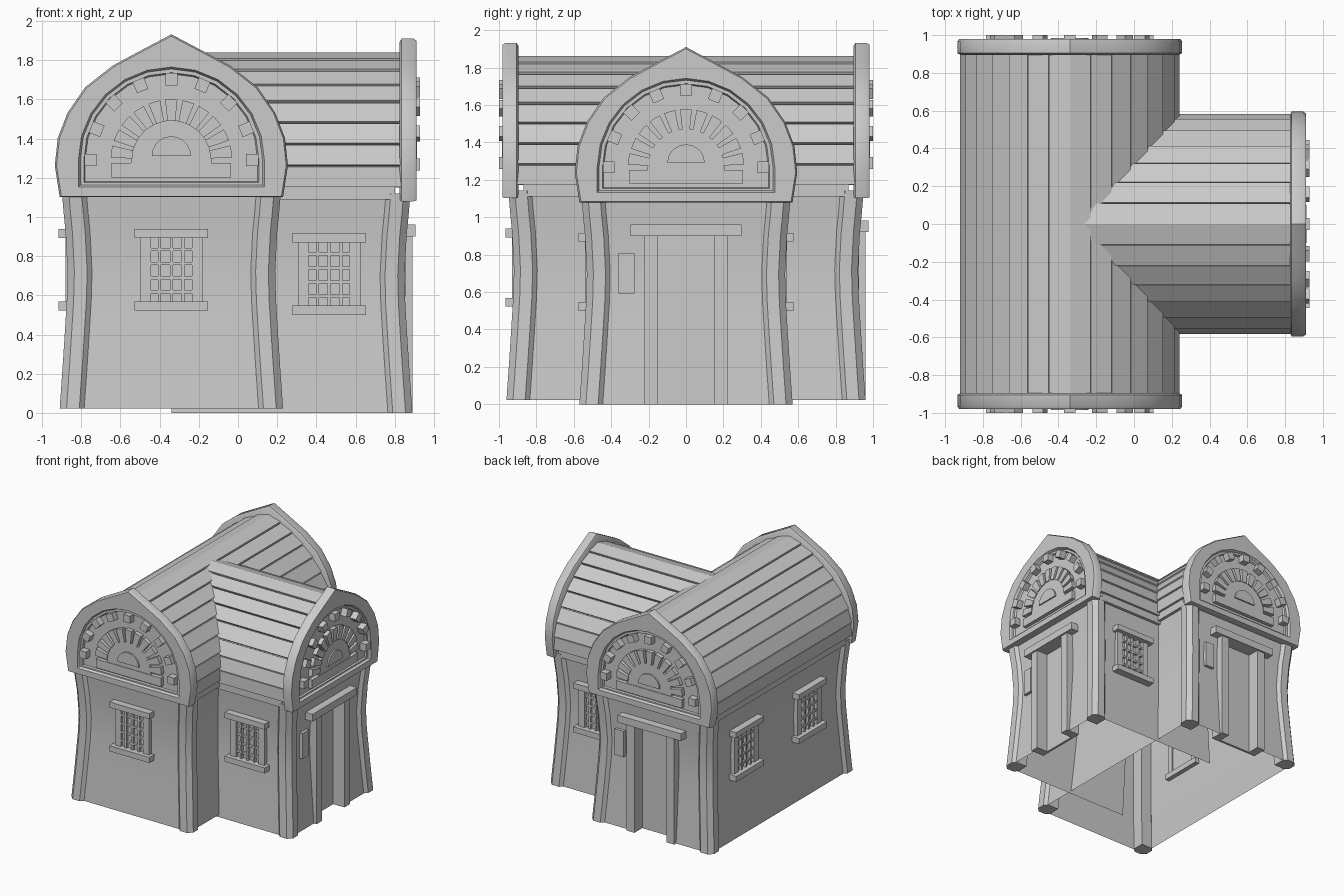
import bpy, bmesh, math
from mathutils import Matrix, Vector

if "Cube" in bpy.data.objects:
    bpy.data.objects.remove(bpy.data.objects["Cube"])

T = Matrix.Translation
def RZ(deg): return Matrix.Rotation(math.radians(deg), 4, 'Z')

def build(name, M, parts, smooth=0):
    """One object from several lofted parts: (loops, closed, capped)."""
    bm = bmesh.new()
    for loops, closed, capped in parts:
        rows = [[bm.verts.new(M @ Vector(p)) for p in lp] for lp in loops]
        n = len(rows[0])
        for a, b in zip(rows, rows[1:]):
            for i in range(n if closed else n - 1):
                j = (i + 1) % n
                bm.faces.new((a[i], a[j], b[j], b[i]))
        if capped:
            bm.faces.new(rows[0])
            bm.faces.new(rows[-1])
    bmesh.ops.recalc_face_normals(bm, faces=bm.faces)
    me = bpy.data.meshes.new(name)
    bm.to_mesh(me)
    bm.free()
    ob = bpy.data.objects.new(name, me)
    bpy.context.collection.objects.link(ob)
    if smooth:
        bpy.ops.object.select_all(action='DESELECT')
        ob.select_set(True)
        bpy.context.view_layer.objects.active = ob
        bpy.ops.object.shade_smooth_by_angle(angle=math.radians(smooth))
    return ob

def prism(pts, y0, y1):
    return ([[(x, y, z) for x, z in pts] for y in (y0, y1)], True, True)

def box(x0, x1, y0, y1, z0, z1):
    return prism([(x0, z0), (x1, z0), (x1, z1), (x0, z1)], y0, y1)

def arc(r, a0, a1, n, cz):
    return [(r * math.cos(math.radians(a0 + (a1 - a0) * i / n)),
             cz + r * math.sin(math.radians(a0 + (a1 - a0) * i / n))) for i in range(n + 1)]

def mirrored(half):
    """Right half listed upward to the apex -> whole outline."""
    return half + [(-x, z) for x, z in reversed(half[:-1])]

# Shared shapes: (height, inward bow of the walls), gable outline, roof section
BOW = [(0, 0), (.2, .014), (.37, .025), (.55, .036), (.7, .04), (.9, .03), (1.0, .02), (1.12, .01)]
GABLE = mirrored([(.57, 1.08), (.595, 1.24), (.58, 1.38), (.53, 1.51), (.44, 1.64),
                  (.30, 1.75), (.17, 1.82), (0, 1.91)])
ROOF = [(0, 1.84), (.11, 1.80), (.22, 1.745), (.32, 1.67), (.41, 1.585),
        (.49, 1.48), (.55, 1.37), (.575, 1.26), (.57, 1.15)]
W, CZ, SET = .57, 1.268, .025

def body(name, M, y0, y1, w0, w1):
    """Plank roof, side walls and eaves bands of one wing."""
    parts = []
    for s in (-1, 1):
        for (ax, az), (bx, bz) in zip(ROOF, ROOF[1:]):
            a, b = Vector((ax, az)), Vector((bx, bz))
            d = (b - a).normalized()
            n = Vector((-d.y, d.x))
            g = .004 if ax else 0
            a, b = a + d * g, b - d * .004
            pts = [a, b + n * .008, b - n * .025, a - n * .025]
            parts.append(prism([(s * p.x, p.y) for p in pts], y0, y1))
    build(name + "_roof_planks", M, parts)
    inner = mirrored([(x * .973, 1.2 + (z - 1.2) * .973) for x, z in reversed(ROOF)])
    build(name + "_roof_lining", M, [([[(x, y, z) for x, z in inner] for y in (y0, y1)], False, False)])
    walls = [([[(s * (W - SET - o), y, z) for z, o in BOW] for y in (w0, w1)], False, False)
             for s in (-1, 1)]
    build(name + "_side_walls", M, walls, 20)
    build(name + "_eaves_bands", M,
          [box(s * .52, s * (W - .012), w0, w1, 1.09, 1.19) for s in (-1, 1)])

def gable_end(name, M, L, door):
    """Gable wall, corner posts and the ornamented arch, facing local -y."""
    E = L - .02
    # corner posts
    sec = [(.035, 0), (.1, 0), (.13, .03), (.13, .13), (.03, .13), (0, .1), (0, .035)]
    build(name + "_corner_posts", M,
          [([[(s * (W - o - u), -(E - o - v), z) for u, v in sec] for z, o in BOW], True, True)
           for s in (-1, 1)], 20)
    # gable wall, leaving a doorway if there is a door
    strips = [(-.5, .5, 0)] if not door else [(-.5, -.15, 0), (.15, .5, 0), (-.15, .15, .9)]
    build(name + "_gable_wall", M,
          [([[(x, -(E - SET - o), z) for z, o in BOW if z >= zmin] for x in (a, b)], False, False)
           for a, b, zmin in strips], 20)
    # arch slab with rounded rim and recessed panel
    def ring(s, y): return [(x * s, y - L, 1.3 + (z - 1.3) * s) for x, z in GABLE]
    def inset(r, y, zb):
        pts = [(r, zb)] + arc(r, 0, 180, 12, CZ) + [(-r, zb)]
        return [(x, y - L, z) for x, z in pts]
    build(name + "_gable_arch", M,
          [([ring(.97, .085), ring(1, .075), ring(1, .015), ring(.985, 0),
             inset(.475, 0, 1.132), inset(.465, .02, 1.142), inset(.447, .02, 1.153),
             inset(.44, .035, 1.158)], True, True)], 35)
    # square blocks around the arch
    blocks = []
    for i in range(9):
        a = math.radians(22.5 * i)
        u, v = Vector((math.cos(a), math.sin(a))), Vector((-math.sin(a), math.cos(a)))
        c = Vector((0, CZ)) + u * .413
        blocks.append(prism([c + u * p * .031 + v * q * .031
                             for p, q in ((-1, -1), (1, -1), (1, 1), (-1, 1))], -L - .02, -L + .045))
    build(name + "_arch_blocks", M, blocks)
    # sunburst: rays, hub arch, core and sill
    rays = []
    for i in range(11):
        a = 180 * i / 11
        rays.append(prism(arc(.2, a + 2.5, a + 14, 2, CZ) + arc(.31, a + 14, a + 2.5, 2, CZ),
                          -L, -L + .045))
    build(name + "_sunburst_rays", M, rays)
    hub = [(.205, 1.235)] + arc(.205, 0, 180, 12, CZ) + [(-.205, 1.235)]
    build(name + "_sunburst_hub", M, [prism(hub, -L + .008, -L + .045),
                                      prism(arc(.1, 0, 180, 10, 1.29), -L - .004, -L + .03),
                                      box(-.305, .305, -L + .003, -L + .045, 1.18, 1.253)])
    if door:
        # recessed door, jambs, lintel and wall plaque
        build(name + "_door", M, [box(-.16, .16, -L + .125, -L + .145, 0, .91)])
        build(name + "_door_frame", M,
              [box(s * .15, s * .222, -L + .02, -L + .145, 0, .9) for s in (-1, 1)]
              + [box(-.297, .297, -L + .005, -L + .14, .9, .962)])
        build(name + "_wall_plaque", M, [box(-.36, -.275, -L + .055, -L + .1, .593, .81)])
    else:
        window(name + "_window", M @ T((0, -(E - .065), 0)))

def window(name, M):
    """Barred window facing local -y, wall plane at y = 0."""
    build(name + "_sills", M, [box(-.187, .187, -.07, .03, z, z + .047) for z in (.5, .87)])
    build(name + "_frame", M,
          [box(s * .118, s * .16, -.035, .02, .545, .875) for s in (-1, 1)]
          + [box(-.12, .12, -.012, .01, .545, .875)])
    build(name + "_bars", M,
          [box(x - .008, x + .008, -.035, .01, .545, .875) for x in (-.112, -.06, 0, .06, .112)]
          + [box(-.12, .12, -.031, .01, z, z + .016) for z in (.588, .66, .732, .804)])

# Main wing along y: window gable in front, door gable behind
main = T((-.34, 0, .022))
body("main", main, -.92, .92, -.87, .87)
gable_end("front", main, .98, False)
gable_end("back", main @ RZ(180), .98, True)
for i, y in enumerate((.45, -.39)):
    window("left_window_%d" % (i + 1), main @ T((-.505, y, 0)) @ RZ(-90))

# Side wing along +x, running in to the main centre line
side = T((-.34, 0, 0)) @ RZ(90)
body("side", side, -1.19, 0, -1.14, 0)
gable_end("side", side, 1.25, True)
for s, n in ((-1, "front"), (1, "back")):
    window("side_%s_window" % n, side @ T((s * .505, -.805, 0)) @ RZ(s * 90))
